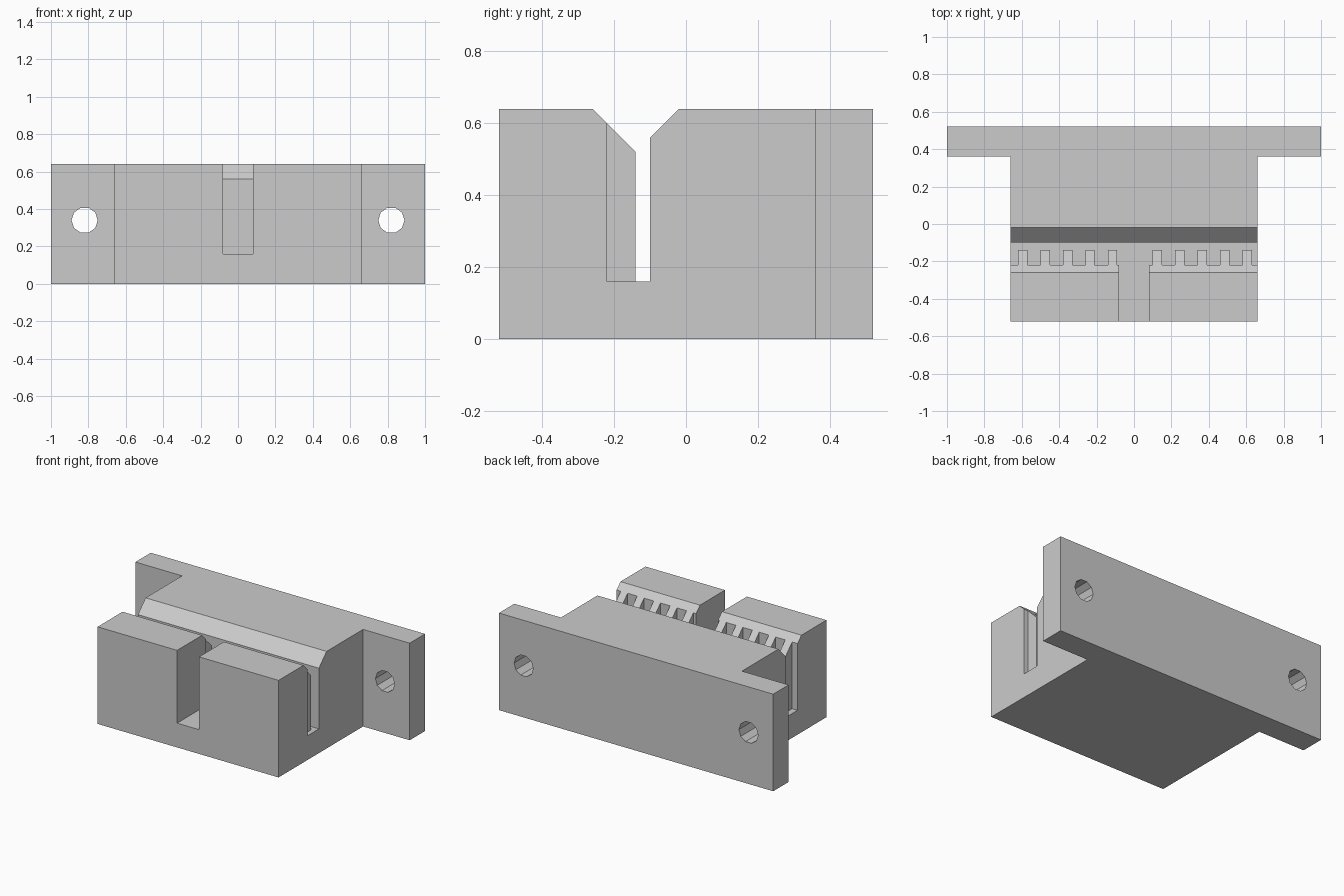
import bpy, bmesh, math
from mathutils import Vector

cube = bpy.data.objects.get("Cube")
if cube:
    bpy.data.objects.remove(cube, do_unlink=True)

grey = bpy.data.materials.new("plain grey")
grey.use_nodes = True
colour = (0.6, 0.6, 0.6, 1)
grey.diffuse_color = colour
grey.node_tree.nodes["Principled BSDF"].inputs["Base Color"].default_value = colour


def prism(name, outline, place, start, end):
    """Extrude a 2D outline; place(a, b, depth) gives each 3D point."""
    bm = bmesh.new()
    face = bm.faces.new([bm.verts.new(place(a, b, start)) for a, b in outline])
    shift = Vector(place(0, 0, end)) - Vector(place(0, 0, start))
    top = bmesh.ops.extrude_face_region(bm, geom=[face])["geom"]
    bmesh.ops.translate(bm, vec=shift, verts=[v for v in top if isinstance(v, bmesh.types.BMVert)])
    bmesh.ops.recalc_face_normals(bm, faces=bm.faces)
    mesh = bpy.data.meshes.new(name)
    bm.to_mesh(mesh)
    bm.free()
    mesh.materials.append(grey)
    obj = bpy.data.objects.new(name, mesh)
    bpy.context.collection.objects.link(obj)
    return obj


def plan(a, b, d):
    return (a, b, d)


def side(a, b, d):
    return (d, a, b)


def front(a, b, d):
    return (a, d, b)


# Block with a mounting flange along the back
half = [(0.66, -0.52), (0.66, 0.36), (1, 0.36), (1, 0.52)]
body = prism("belt_clamp_body", half + [(-x, y) for x, y in reversed(half)], plan, 0, 0.64)

# Belt slot with narrow teeth on its front wall and the central front notch
NOTCH, ROOT, TIP = 0.08, -0.22, -0.14
comb = [(0.7, -0.10), (-0.7, -0.10), (-0.7, ROOT)]
for i in range(11):
    x = -0.62 + 0.12 * i
    if i == 5:
        comb += [(-NOTCH, ROOT), (-NOTCH, -0.6), (NOTCH, -0.6), (NOTCH, ROOT)]
    else:
        comb += [(x, ROOT), (x, TIP), (x + 0.05, TIP), (x + 0.05, ROOT)]
comb.append((0.7, ROOT))
cutters = [prism("slot_cutter", comb, plan, 0.16, 0.7)]

# Lead-in chamfers along both sides of the slot
lead_in = [(TIP, 0.52), (-0.10, 0.56), (0.04, 0.70), (-0.32, 0.70)]
cutters.append(prism("chamfer_cutter", lead_in, side, -0.7, 0.7))

# Screw holes through the flange
for sign in (-1, 1):
    ring = [(sign * 0.82 + 0.07 * math.cos(math.tau * k / 10),
             0.34 + 0.07 * math.sin(math.tau * k / 10)) for k in range(10)]
    cutters.append(prism("hole_cutter", ring, front, 0.3, 0.6))

for cutter in cutters:
    cutter.hide_render = True
    cut = body.modifiers.new(cutter.name, "BOOLEAN")
    cut.operation = "DIFFERENCE"
    cut.solver = "EXACT"
    cut.object = cutter

# Bake the cuts and drop the cutters
graph = bpy.context.evaluated_depsgraph_get()
body.data = bpy.data.meshes.new_from_object(body.evaluated_get(graph))
body.data.name = "belt_clamp_body"
body.modifiers.clear()
for cutter in cutters:
    bpy.data.objects.remove(cutter, do_unlink=True)
